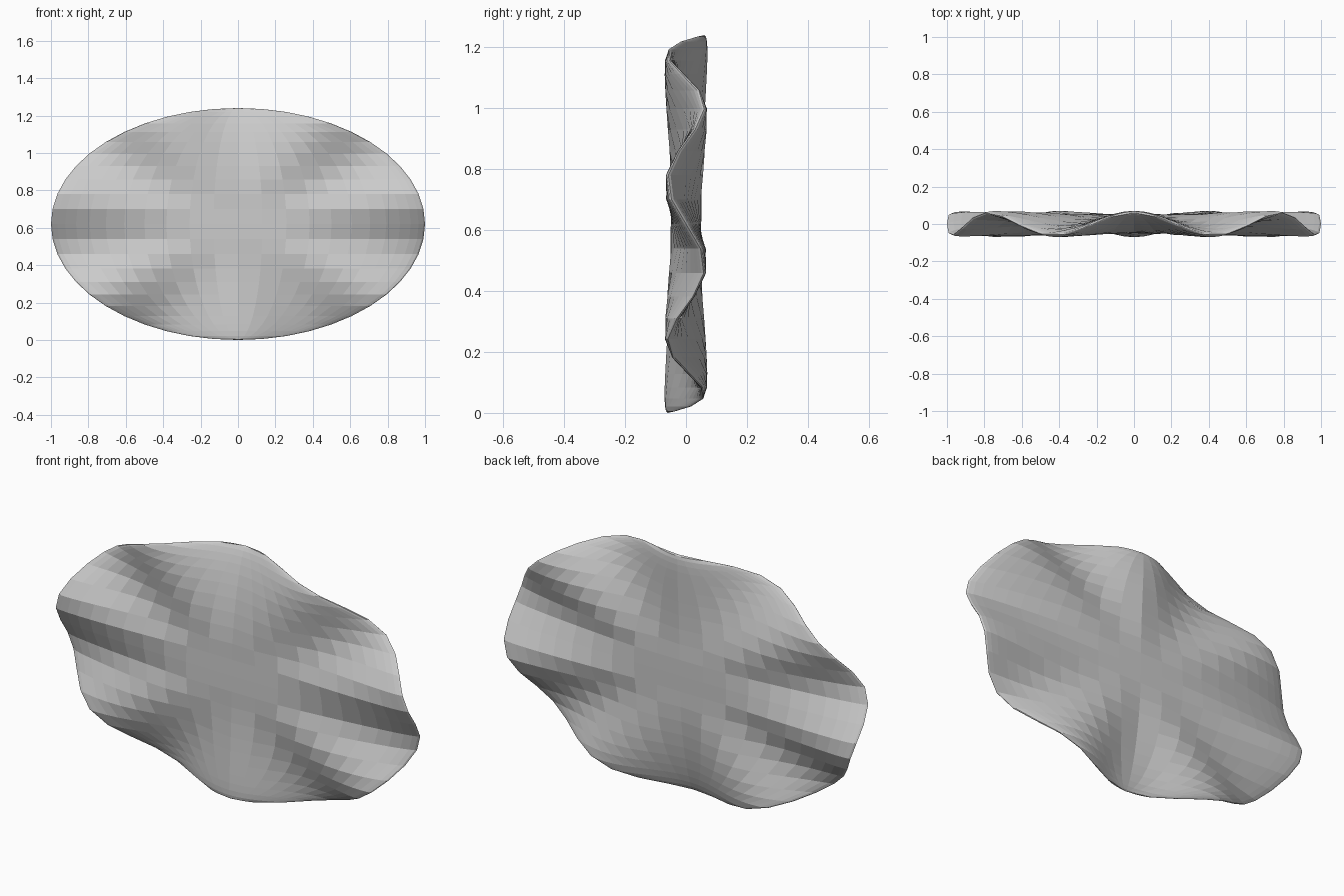
import bpy, math

if "Cube" in bpy.data.objects:
    bpy.data.objects.remove(bpy.data.objects["Cube"])

# Thin lens-shaped oval body: a flattened sphere with its poles up and down
HALF_W, HALF_T, HALF_H = 1.0, 0.05, 0.62
WAVES, AMP = 7, 0.06

bpy.ops.mesh.primitive_uv_sphere_add(segments=48, ring_count=24, radius=1)
body = bpy.context.object
body.name = "wavy_oval_body"

# Ruffle: seven waves around the rim, fading toward the centre
for v in body.data.vertices:
    x, y, z = v.co
    r = math.hypot(x, z)
    t = math.atan2(z, x)
    ruffle = -AMP * r ** 2 * math.sin(WAVES * t)
    v.co = (x * HALF_W, y * HALF_T + ruffle, (z + 1) * HALF_H)

bpy.ops.object.shade_flat()
